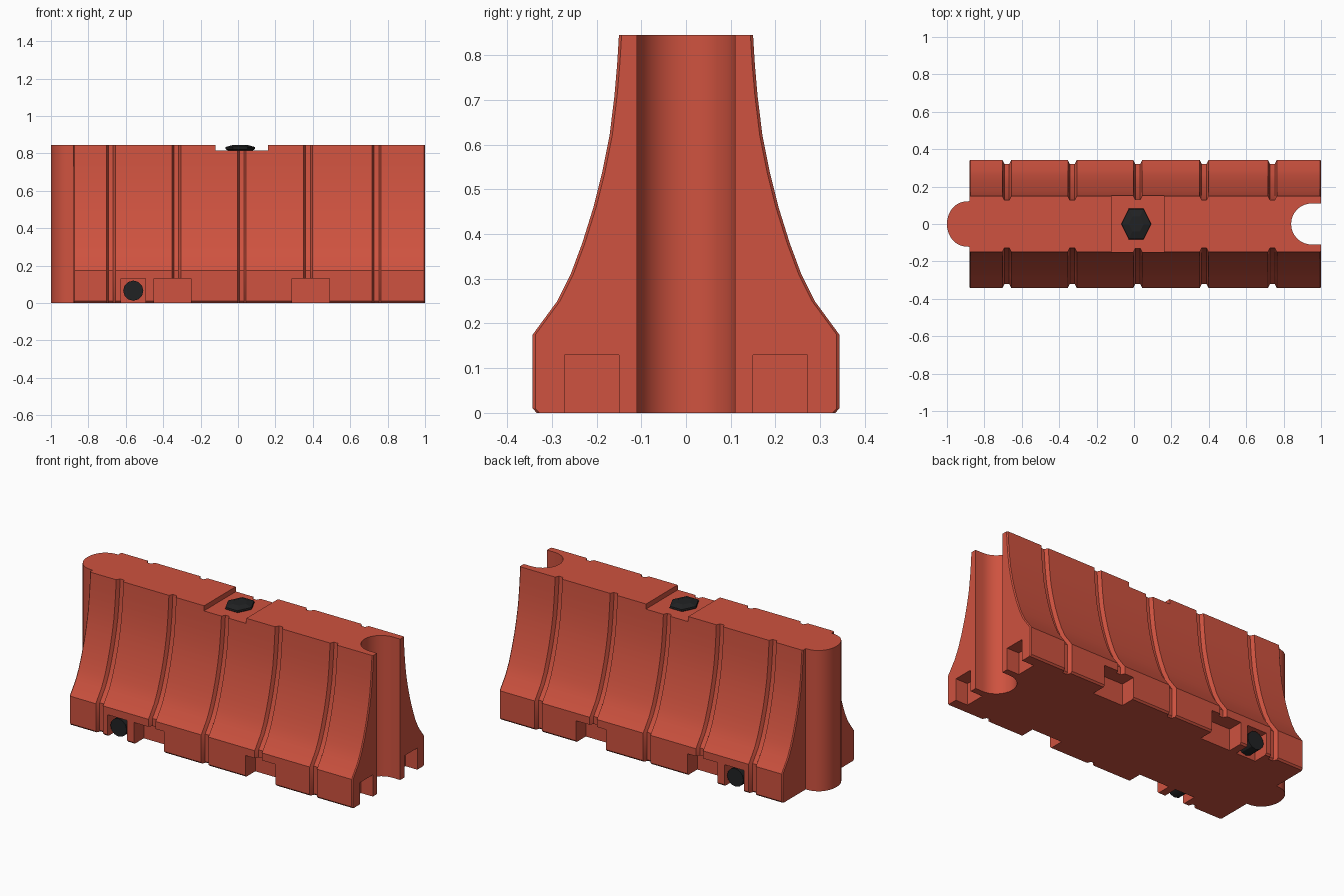
import bpy, bmesh, math
from mathutils import Matrix

if "Cube" in bpy.data.objects:
    bpy.data.objects.remove(bpy.data.objects["Cube"])


def material(name, rgb):
    m = bpy.data.materials.new(name)
    m.diffuse_color = (*rgb, 1)
    m.use_nodes = True
    m.node_tree.nodes["Principled BSDF"].inputs["Base Color"].default_value = m.diffuse_color
    return m


RED = material("barrier red", (0.62, 0.085, 0.05))
BLACK = material("cap black", (0.015, 0.016, 0.017))


def finish(bm, name, mat):
    bmesh.ops.recalc_face_normals(bm, faces=bm.faces[:])
    me = bpy.data.meshes.new(name)
    bm.to_mesh(me)
    bm.free()
    ob = bpy.data.objects.new(name, me)
    bpy.context.collection.objects.link(ob)
    me.materials.append(mat)
    return ob


def loft(rings, name, mat):
    """Skin a list of closed rings and cap both ends."""
    bm = bmesh.new()
    vs = [[bm.verts.new(p) for p in r] for r in rings]
    n = len(vs[0])
    for a, b in zip(vs, vs[1:]):
        for i in range(n):
            j = (i + 1) % n
            bm.faces.new((a[i], a[j], b[j], b[i]))
    bm.faces.new(vs[0])
    bm.faces.new(vs[-1])
    return finish(bm, name, mat)


def box(x0, x1, y0, y1, z0, z1, name="cutter"):
    return loft([[(x0, y0, z), (x1, y0, z), (x1, y1, z), (x0, y1, z)] for z in (z0, z1)], name, RED)


def smooth(ob, deg=30):
    bpy.ops.object.select_all(action='DESELECT')
    ob.select_set(True)
    bpy.context.view_layer.objects.active = ob
    bpy.ops.object.shade_smooth_by_angle(angle=math.radians(deg))


def cut(ob, cutter):
    cutter.hide_render = True
    bpy.context.view_layer.objects.active = ob
    mod = ob.modifiers.new("cut", 'BOOLEAN')
    mod.operation = 'DIFFERENCE'
    mod.solver = 'EXACT'
    mod.object = cutter
    bpy.ops.object.modifier_apply(modifier=mod.name)
    bpy.data.objects.remove(cutter)


# Flared body: half profile (half width, height) lofted along x with grooves
PROFILE = [(0.334, 0), (0.343, 0.01), (0.343, 0.175), (0.288, 0.25), (0.258, 0.31),
           (0.232, 0.38), (0.207, 0.46), (0.187, 0.54), (0.171, 0.62), (0.160, 0.71),
           (0.154, 0.78), (0.150, 0.845)]
stations = [(-0.88, 0.006), (-0.874, 0)]
for c in (-0.68, -0.33, 0.02, 0.375, 0.74):
    stations += [(c - 0.024, 0), (c - 0.013, 0.022), (c + 0.013, 0.022), (c + 0.024, 0)]
stations += [(0.994, 0), (1.0, 0.006)]


def ring(x, inset):
    half = [(w - inset, z) for w, z in PROFILE]
    return [(x, w, z) for w, z in half] + [(x, -w, z) for w, z in reversed(half)]


body = loft([ring(x, d) for x, d in stations], "barrier_body", RED)

# Socket in the right end
arc = [(0.95 + 0.11 * math.cos(a), 0.11 * math.sin(a))
       for a in [math.pi * (0.5 + i / 16) for i in range(17)]]
plan = [(1.1, 0.11)] + arc + [(1.1, -0.11)]
cut(body, loft([[(x, y, z) for x, y in plan] for z in (-0.1, 1.0)], "socket_cutter", RED))

# Notch in the top for the filler cap
cut(body, box(-0.12, 0.16, -0.3, 0.3, 0.815, 1.0))

# Base pockets on both long sides, drain recesses, and right end pockets
for s in (-1, 1):
    near, far = sorted((s * 0.25, s * 0.5))
    for x0, x1 in ((-0.45, -0.25), (0.29, 0.49), (-0.625, -0.495)):
        cut(body, box(x0, x1, near, far, -0.1, 0.13))
    y0, y1 = sorted((s * 0.15, s * 0.272))
    cut(body, box(0.92, 1.1, y0, y1, -0.1, 0.13))
smooth(body)

# Rounded tongue on the left end
tongue_plan = [(-0.88 - 0.12 * max(0, math.sin(t)) ** 0.85, 0.122 * math.cos(t))
               for t in [math.pi * i / 18 for i in range(19)]]
tongue = loft([[(x, y, z) for x, y in tongue_plan] for z in (0, 0.845)], "end_tongue", RED)
smooth(tongue)


# Black filler cap on top
def cap_ring(r, z):
    return [(0.012 + r * math.cos(math.pi * i / 3), 1.18 * r * math.sin(math.pi * i / 3), z)
            for i in range(6)]


loft([cap_ring(0.06, 0.812), cap_ring(0.08, 0.824), cap_ring(0.078, 0.834),
      cap_ring(0.04, 0.845)], "filler_cap", BLACK)

# Black drain plugs in the side recesses
for s, side in ((-1, "front"), (1, "back")):
    bm = bmesh.new()
    bmesh.ops.create_cone(bm, cap_ends=True, segments=12, radius1=0.054, radius2=0.054, depth=0.085,
                          matrix=Matrix.Translation((-0.56, s * 0.29, 0.066))
                          @ Matrix.Rotation(math.pi / 2, 4, 'X'))
    smooth(finish(bm, side + "_drain_plug", BLACK))
